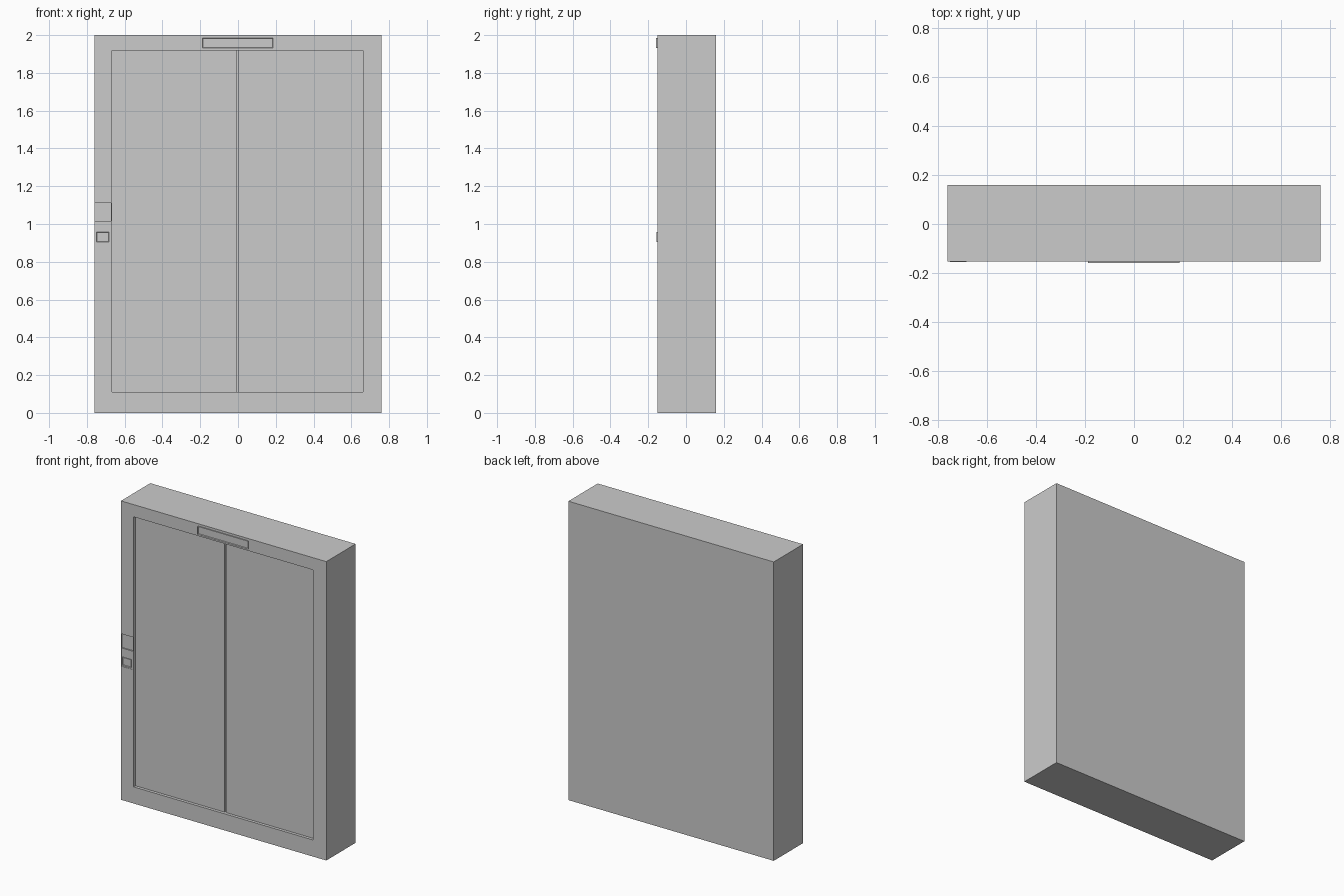
import bpy, bmesh

if "Cube" in bpy.data.objects:
    bpy.data.objects.remove(bpy.data.objects["Cube"])

FRONT, BACK = -0.152, 0.158


def box(name, x0, x1, y0, y1, z0, z1):
    """Axis-aligned box from its limits."""
    bm = bmesh.new()
    bmesh.ops.create_cube(bm, size=1)
    for v in bm.verts:
        v.co = (x1 if v.co.x > 0 else x0,
                y1 if v.co.y > 0 else y0,
                z1 if v.co.z > 0 else z0)
    mesh = bpy.data.meshes.new(name)
    bm.to_mesh(mesh)
    bm.free()
    ob = bpy.data.objects.new(name, mesh)
    bpy.context.collection.objects.link(ob)
    return ob


def recess(target, x0, x1, z0, z1, depth):
    """Cut a shallow rectangular pocket into the front of the target."""
    cutter = box(target.name + "_cutter", x0, x1, FRONT - 0.1, FRONT + depth, z0, z1)
    cutter.hide_render = True
    cutter.hide_viewport = True
    cutter.display_type = 'WIRE'
    mod = target.modifiers.new("recess", 'BOOLEAN')
    mod.operation = 'DIFFERENCE'
    mod.solver = 'EXACT'
    mod.object = cutter


def framed_box(name, x0, x1, y0, y1, z0, z1, rim, depth):
    """Box whose front face is inset behind a thin rim."""
    ob = box(name, x0, x1, y0, y1, z0, z1)
    bm = bmesh.new()
    bm.from_mesh(ob.data)
    face = min(bm.faces, key=lambda f: f.calc_center_median().y)
    bmesh.ops.inset_individual(bm, faces=[face], thickness=rim)
    for v in face.verts:
        v.co.y += depth
    bm.to_mesh(ob.data)
    bm.free()
    return ob


# Surround with door opening and control panel pocket
surround = box("door_surround", -0.76, 0.76, FRONT, BACK, 0, 2)
recess(surround, -0.667, 0.661, 0.111, 1.918, 0.04)
recess(surround, -0.758, -0.672, 0.894, 1.111, 0.01)

# Two sliding leaves with a narrow gap between them
mid = -0.003
for name, x0, x1 in (("left_door", -0.667, mid - 0.005),
                     ("right_door", mid + 0.005, 0.661)):
    box(name, x0, x1, FRONT + 0.02, FRONT + 0.04, 0.111, 1.918)

# Call panel: lower plate below the recessed display, with a raised button
box("call_panel_plate", -0.758, -0.672, FRONT + 0.002, FRONT + 0.01, 0.894, 1.016)
framed_box("call_button", -0.749, -0.683, FRONT - 0.003, FRONT + 0.008,
           0.905, 0.958, 0.003, 0.004)

# Floor indicator above the doors
framed_box("floor_indicator", -0.188, 0.186, FRONT - 0.006, FRONT + 0.004,
           1.932, 1.985, 0.004, 0.005)
